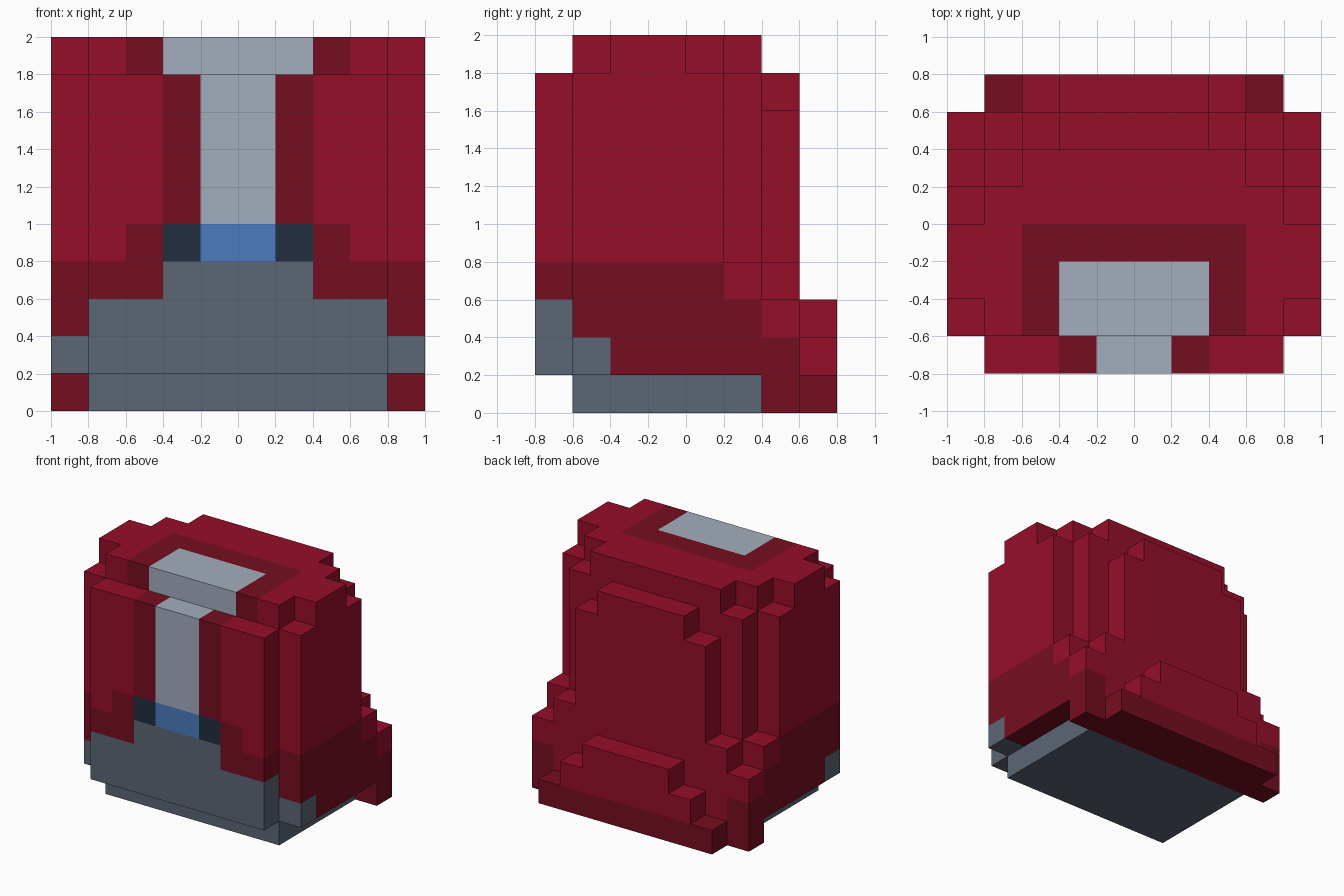
import bpy, bmesh
from mathutils import Vector

cube = bpy.data.objects.get("Cube")
if cube:
    bpy.data.objects.remove(cube, do_unlink=True)

UNIT = 0.2   # size of one block
FRONT = -4   # frontmost row of blocks
CAP = 9      # topmost layer of blocks


def linear(c):
    c /= 255
    return c / 12.92 if c <= 0.04045 else ((c + 0.055) / 1.055) ** 2.4


def material(name, rgb):
    col = (*[linear(c) for c in rgb], 1.0)
    m = bpy.data.materials.new(name)
    m.diffuse_color = col
    m.use_nodes = True
    bsdf = next(n for n in m.node_tree.nodes if n.type == 'BSDF_PRINCIPLED')
    bsdf.inputs["Base Color"].default_value = col
    bsdf.inputs["Roughness"].default_value = 0.8
    return m


# one flat colour per part
PARTS = {
    "body": material("red", (150, 14, 42)),
    "body_trim": material("dark red", (118, 13, 32)),
    "base_and_front_guard": material("slate grey", (92, 102, 117)),
    "centre_strip": material("light grey", (163, 174, 190)),
    "buckle": material("blue", (76, 123, 192)),
    "buckle_sides": material("navy", (33, 45, 64)),
}


def half_widths(k):
    """Stepped plan of layer k: half width of each row, front to back."""
    if k == 0:                                   # base and rear foot
        return [0, 4, 4, 4, 4, 4, 5, 4]
    if k == CAP:                                 # stepped cap
        return [0, 4, 5, 5, 4, 3, 0, 0]
    body = [4, 5, 5, 5, 5]
    if k < 3:                                    # wide foot and back pocket
        return body + [5, 5, 4 - k]
    if k == 3:
        return body + [5, 4, 0]
    return body + [4, 3 if k < 8 else 2, 0]      # upper back panel


def front_part(i, k):
    """Parts on the front row, from the guard up to the strip."""
    if k < 3 or (k == 3 and i < 2):
        return "base_and_front_guard"
    if k == 3:
        return "body_trim"
    if k == 4 and i < 2:
        return "buckle" if i < 1 else "buckle_sides"
    if i < 1:
        return "centre_strip"
    return "body_trim" if i < (3 if k == 4 else 2) else "body"


def part_at(i, j, k):
    if k == 0:
        return "base_and_front_guard" if j < 2 else "body_trim"
    if j == FRONT:
        return front_part(i, k)
    # strip and its border on the cap
    if k == CAP and i < 2 and j < -1:
        return "centre_strip"
    if k == CAP and i < 3 and j < 0:
        return "body_trim"
    # guard corner, and side band stepping down towards the back
    if i == 4 and j == FRONT + 1 and k == 1:
        return "base_and_front_guard"
    if i == 4 and k < min(4, 4 - j):
        return "body_trim"
    return "body"


# blocks of the +x half
cells = {(i, j, k): part_at(i, j, k)
         for k in range(CAP + 1)
         for j, width in enumerate(half_widths(k), FRONT)
         for i in range(width)}


def add_faces(bm, cell):
    """Add the sides of a block that no neighbour covers."""
    centre = Vector(cell) + Vector((0.5, 0.5, 0.5))
    for axis in range(3):
        for sign in (-1, 1):
            near = list(cell)
            near[axis] += sign
            if tuple(near) in cells or near[0] < 0:
                continue
            n, u, v = Vector((0, 0, 0)), Vector((0, 0, 0)), Vector((0, 0, 0))
            n[axis] = sign * 0.5
            u[(axis + 1) % 3] = 0.5
            v[(axis + 2) % 3] = 0.5 * sign
            bm.faces.new([bm.verts.new((centre + n + a * u + b * v) * UNIT)
                          for a, b in ((-1, -1), (1, -1), (1, 1), (-1, 1))])


# one object per part, merged into large flat faces and mirrored
for part, mat in PARTS.items():
    bm = bmesh.new()
    for cell, owner in cells.items():
        if owner == part:
            add_faces(bm, cell)
    bmesh.ops.remove_doubles(bm, verts=bm.verts[:], dist=0.001)
    bmesh.ops.dissolve_limit(bm, angle_limit=0.01,
                             verts=bm.verts[:], edges=bm.edges[:])
    mesh = bpy.data.meshes.new(part)
    bm.to_mesh(mesh)
    bm.free()
    mesh.materials.append(mat)
    ob = bpy.data.objects.new(part, mesh)
    bpy.context.collection.objects.link(ob)
    ob.modifiers.new("mirror", 'MIRROR').use_axis[0] = True
